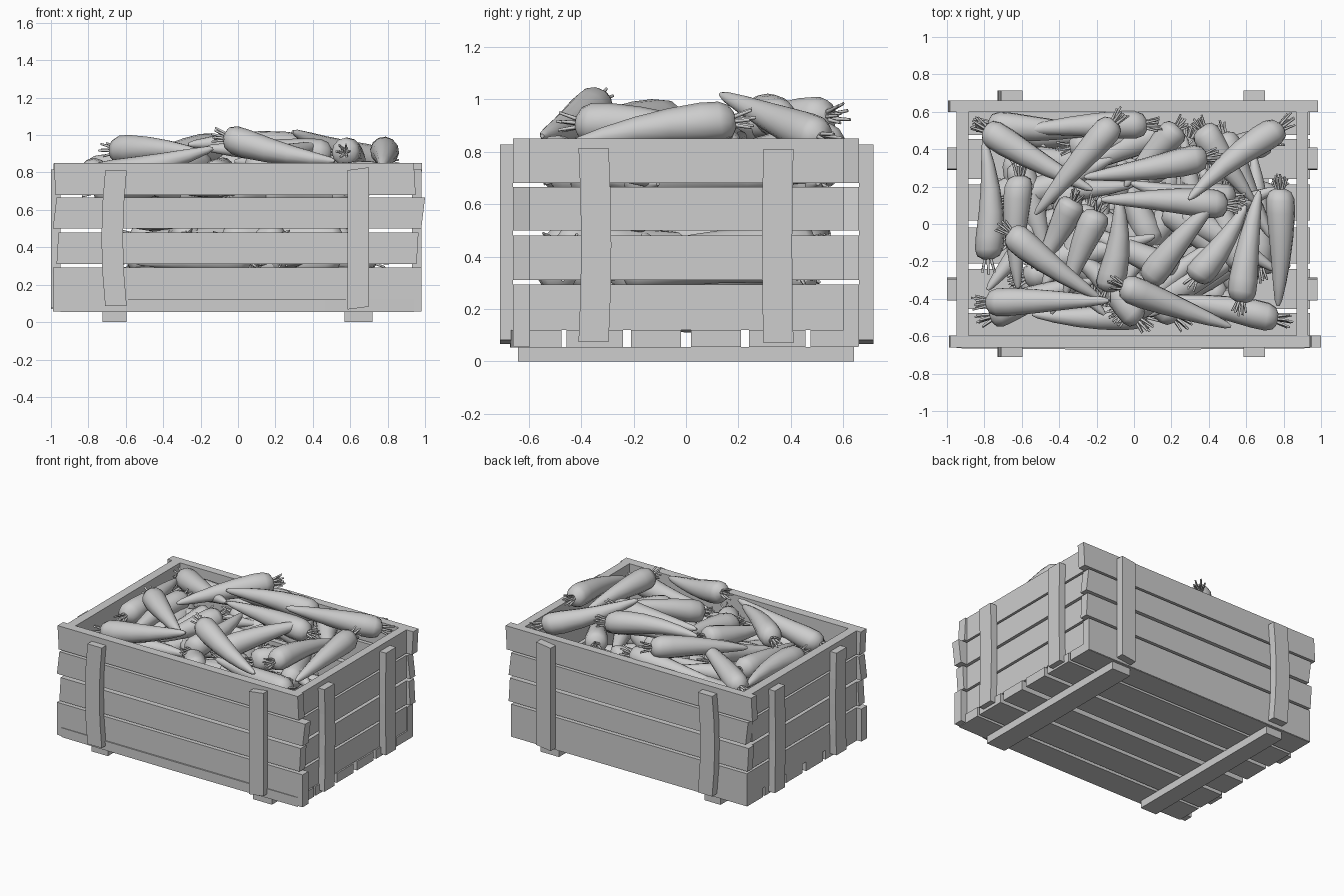
import bpy, bmesh, math, random
from mathutils import Vector, Quaternion

random.seed(7)
cube = bpy.data.objects.get("Cube")
if cube:
    bpy.data.objects.remove(cube, do_unlink=True)

grey = bpy.data.materials.new("plain_grey")
grey.use_nodes = True
grey.diffuse_color = (0.61, 0.61, 0.61, 1)
grey.node_tree.nodes["Principled BSDF"].inputs["Base Color"].default_value = (0.61, 0.61, 0.61, 1)


def add_object(name, mesh):
    obj = bpy.data.objects.new(name, mesh)
    bpy.context.collection.objects.link(obj)
    return obj


def plank(name, xs, ys, zs, bow=(0, 0, 0), skew=(0, 0, 0)):
    """Box cut along its longest side, bowed in the middle and sheared at the ends."""
    spans = (xs, ys, zs)
    size = Vector([b - a for a, b in spans])
    mid = Vector([(a + b) / 2 for a, b in spans])
    axis = max(range(3), key=lambda i: size[i])
    bm = bmesh.new()
    bmesh.ops.create_cube(bm, size=1)
    long_edges = [e for e in bm.edges
                  if abs(e.verts[0].co[axis] - e.verts[1].co[axis]) > 0.5]
    bmesh.ops.subdivide_edges(bm, edges=long_edges, cuts=3, use_grid_fill=True)
    for v in bm.verts:
        t = 2 * v.co[axis]
        shear = sum(v.co[i] * skew[i] for i in range(3))
        v.co = mid + Vector([v.co[i] * size[i] for i in range(3)])
        v.co += Vector(bow) * (1 - t * t)
        v.co[axis] += shear * abs(t)
    mesh = bpy.data.meshes.new(name)
    bm.to_mesh(mesh)
    bm.free()
    mesh.materials.append(grey)
    return add_object(name, mesh)


# Long walls: four boards each, front and back
rows = [(0.058, 0.293), (0.31, 0.48), (0.5, 0.665), (0.68, 0.85)]
front_ends = [(-0.99, 0.98), (-0.965, 0.96), (-0.98, 0.99), (-0.98, 0.945)]
back_ends = [(-0.95, 0.94), (-0.96, 0.955), (-0.95, 0.95), (-0.99, 0.98)]
leans = [0, 0.01, 0.02, -0.01]
for i, z in enumerate(rows):
    plank(f"front_board_{i}", front_ends[i], (-0.66, -0.595), z, skew=(0, 0, leans[i]))
    plank(f"back_board_{i}", back_ends[i], (0.6, 0.66), z, skew=(0, 0, -leans[i]))

# Short walls: boards fitted between the long walls
for i, (low, high) in enumerate(rows):
    low = max(low, 0.12)
    plank(f"left_board_{i}", (0.87, 0.93), (-0.595, 0.6), (low, high))
    plank(f"right_board_{i}", (-0.95, -0.885), (-0.595, 0.6), (low, high))

# Upright battens outside each wall
for side, y in (("front", (-0.71, -0.66)), ("back", (0.66, 0.715))):
    plank(f"{side}_batten_right", (-0.71, -0.595), y, (0.085, 0.81), bow=(-0.02, 0, 0))
    plank(f"{side}_batten_left", (0.585, 0.7), y, (0.075, 0.82), skew=(0.015, 0, 0))
for side, x in (("left", (0.93, 0.98)), ("right", (-1, -0.95))):
    plank(f"{side}_batten_front", x, (-0.41, -0.295), (0.075, 0.815), bow=(0, 0.01, 0))
    plank(f"{side}_batten_back", x, (0.295, 0.41), (0.07, 0.81), bow=(0, -0.005, 0))

# Floor boards and the two runners below
floor = [(0.02, 0.21), (0.24, 0.455), (0.475, 0.657)]
for i, (a, b) in enumerate(floor):
    plank(f"floor_board_back_{i}", (-0.95, 0.94), (a, b), (0.055, 0.12))
    edge = 0.007 if i == 2 else 0
    plank(f"floor_board_front_{i}", (-0.95, 0.94), (-b - edge, -a), (0.053, 0.12),
          bow=(0, -edge, 0))
plank("runner_right", (-0.725, -0.595), (-0.64, 0.64), (0, 0.055))
plank("runner_left", (0.57, 0.72), (-0.64, 0.64), (0, 0.055))


def carrot_mesh(variant):
    """Root along +z from crown to tip, unit length, with a tuft of cut stems."""
    bm = bmesh.new()
    profile = [(0.004, 0.03), (0.03, 0.06), (0.09, 0.076), (0.2, 0.077), (0.4, 0.066),
               (0.6, 0.052), (0.8, 0.036), (0.95, 0.02), (0.995, 0.008)]
    sides = 12
    bend = 0.012 + 0.008 * variant
    rings = []
    for t, r in profile:
        shift = bend * math.sin(math.pi * t)
        rings.append([bm.verts.new((r * math.cos(math.tau * k / sides) + shift,
                                    r * math.sin(math.tau * k / sides), t))
                      for k in range(sides)])
    for low, high in zip(rings, rings[1:]):
        for k in range(sides):
            n = (k + 1) % sides
            bm.faces.new((low[k], low[n], high[n], high[k]))
    bm.faces.new(rings[0][::-1])
    bm.faces.new(rings[-1])
    # Stems fan outwards from the crown
    for s in range(7):
        a = math.tau * s / 6 + variant
        lean = 0.0 if s == 6 else 1.0
        way = Vector((math.cos(a) * lean, math.sin(a) * lean, 0))
        length = random.uniform(0.08, 0.13)
        loops = []
        for base, r in ((way * 0.016 + Vector((0, 0, 0.02)), 0.009),
                        (way * 0.038 - Vector((0, 0, length)), 0.006)):
            loops.append([bm.verts.new(base + Vector((r * math.cos(q), r * math.sin(q), 0)))
                          for q in (math.tau * k / 5 for k in range(5))])
        for k in range(5):
            n = (k + 1) % 5
            bm.faces.new((loops[0][n], loops[0][k], loops[1][k], loops[1][n]))
        bm.faces.new(loops[1])
    bmesh.ops.recalc_face_normals(bm, faces=bm.faces)
    mesh = bpy.data.meshes.new(f"carrot_shape_{variant}")
    bm.to_mesh(mesh)
    bm.free()
    mesh.materials.append(grey)
    for p in mesh.polygons:
        p.use_smooth = len(p.vertices) == 4
    return mesh


shapes = [carrot_mesh(v) for v in range(3)]


def carrot(name, crown, tip):
    way = tip - crown
    obj = add_object(name, random.choice(shapes))
    obj.rotation_mode = 'QUATERNION'
    roll = Quaternion((0, 0, 1), random.uniform(0, math.tau))
    obj.rotation_quaternion = way.to_track_quat('Z', 'Y') @ roll
    obj.location = crown
    obj.scale = (1, 1, way.length)


# Heaped carrots: crown and tip positions in hundredths
heap = [
    (-80, 51, 81, -22, 18, 90), (-10, 55, 94, -53, 5, 86), (7, 53, 84, -62, 50, 79),
    (-78, 53, 73, -14, 50, 74), (39, 36, 92, -27, 25, 95), (79, 52, 85, 29, 13, 102),
    (36, 52, 82, 64, 12, 78), (24, 52, 78, -5, 20, 74), (54, 14, 80, -2, 22, 86),
    (50, 10, 90, -18, 13, 93), (-78, -19, 79, -80, 45, 81), (-61, 26, 80, -62, -35, 76),
    (-67, -4, 92, -18, -40, 90), (-79, -42, 77, -13, -41, 93), (-32, 13, 82, -52, -25, 74),
    (-19, 7, 85, -37, -38, 80), (-14, -36, 78, -8, 16, 86), (-7, -33, 99, 52, -55, 86),
    (77, -51, 79, 10, -40, 80), (7, -31, 82, 45, 14, 95), (57, -42, 91, 67, 18, 86),
    (78, 19, 92, 77, -44, 83), (32, -30, 80, 60, 10, 82), (-77, -50, 71, -20, -30, 71),
]
for i, c in enumerate(heap):
    carrot(f"top_carrot_{i}", Vector(c[:3]) / 100, Vector(c[3:]) / 100)
carrot("front_corner_carrot", Vector((0.03, -0.52, 0.75)), Vector((-0.4, -0.1, 0.72)))

# Buried carrots fill the crate in layers
count = 0
for level in (0.21, 0.33, 0.45, 0.57, 0.69):
    placed = 0
    while placed < 16:
        a = random.uniform(0, math.tau)
        half = Vector((math.cos(a), math.sin(a), random.uniform(-0.06, 0.06))) * 0.31
        mid = Vector((random.uniform(-0.78, 0.78), random.uniform(-0.5, 0.5), level))
        if all(abs(e.x) < 0.79 and abs(e.y) < 0.51 for e in (mid + half, mid - half)):
            carrot(f"buried_carrot_{count}", mid - half, mid + half)
            placed += 1
            count += 1
